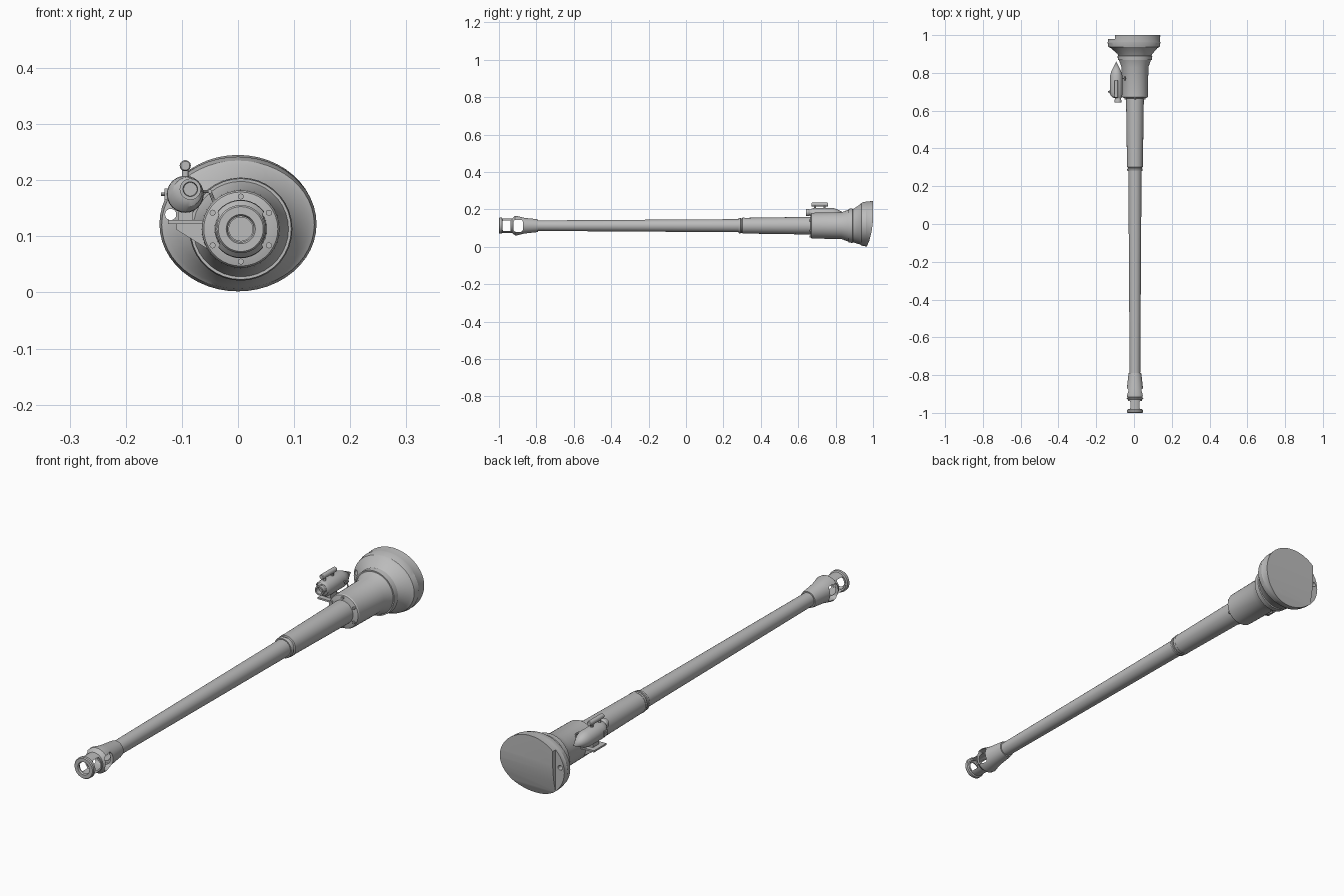
import bpy, bmesh, math
from mathutils import Vector, Matrix

if "Cube" in bpy.data.objects:
    bpy.data.objects.remove(bpy.data.objects["Cube"])

AX, AZ = 0.005, 0.113          # gun axis
grey = bpy.data.materials.new("steel_grey")
grey.diffuse_color = (0.5, 0.5, 0.5, 1)
grey.use_nodes = True
grey.node_tree.nodes["Principled BSDF"].inputs["Base Color"].default_value = grey.diffuse_color


def finish(name, bm, angle=30):
    bmesh.ops.recalc_face_normals(bm, faces=bm.faces)
    me = bpy.data.meshes.new(name)
    bm.to_mesh(me)
    bm.free()
    me.materials.append(grey)
    ob = bpy.data.objects.new(name, me)
    bpy.context.collection.objects.link(ob)
    smooth(ob, angle)
    return ob


def smooth(ob, angle=30):
    bpy.ops.object.select_all(action='DESELECT')
    ob.select_set(True)
    bpy.context.view_layer.objects.active = ob
    bpy.ops.object.shade_smooth_by_angle(angle=math.radians(angle))


def loft(name, rings, n=36):
    """Rings (y, rx, rz, cx, cz) skinned along y; zero radius makes a point."""
    bm = bmesh.new()
    loops = []
    for y, rx, rz, cx, cz in rings:
        if rx == 0:
            loops.append([bm.verts.new((cx, y, cz))] * n)
        else:
            loops.append([bm.verts.new((cx + rx * math.cos(2 * math.pi * i / n), y,
                                        cz + rz * math.sin(2 * math.pi * i / n))) for i in range(n)])
    for a, b in zip(loops, loops[1:]):
        for i in range(n):
            j = (i + 1) % n
            bm.faces.new(list(dict.fromkeys((a[i], a[j], b[j], b[i]))))
    for end in (loops[0], loops[-1]):
        if end[0] is not end[1]:
            bm.faces.new(end)
    return finish(name, bm)


def lathe(name, prof, cx=AX, cz=AZ, n=36):
    return loft(name, [(y, r, r, cx, cz) for y, r in prof], n)


def box(name, lo, hi, bevel=0):
    bm = bmesh.new()
    lo, hi = Vector(lo), Vector(hi)
    bmesh.ops.create_cube(bm, size=1, matrix=Matrix.Translation((lo + hi) / 2)
                          @ Matrix.Diagonal((*(hi - lo), 1)))
    if bevel:               # round only the edges running along x
        edges = [e for e in bm.edges if abs(e.verts[0].co.x - e.verts[1].co.x) > 1e-5]
        bmesh.ops.bevel(bm, geom=edges, offset=bevel, segments=3, profile=0.5, affect='EDGES')
    return finish(name, bm)


def prism(name, pts, axis, lo, hi):
    """Polygon extruded along x (points y,z) or along y (points x,z)."""
    bm = bmesh.new()
    place = (lambda p, t: (t, p[0], p[1])) if axis == 'x' else (lambda p, t: (p[0], t, p[1]))
    a = [bm.verts.new(place(p, lo)) for p in pts]
    b = [bm.verts.new(place(p, hi)) for p in pts]
    bm.faces.new(a)
    bm.faces.new(b)
    for i in range(len(pts)):
        j = (i + 1) % len(pts)
        bm.faces.new((a[i], a[j], b[j], b[i]))
    return finish(name, bm)


def rod(name, p, q, r, n=12):
    p, q = Vector(p), Vector(q)
    bm = bmesh.new()
    rot = (q - p).to_track_quat('Z', 'Y').to_matrix().to_4x4()
    bmesh.ops.create_cone(bm, cap_ends=True, segments=n, radius1=r, radius2=r,
                          depth=(q - p).length, matrix=Matrix.Translation((p + q) / 2) @ rot)
    return finish(name, bm)


def cut(ob, cutters):
    for c in cutters:
        m = ob.modifiers.new("cut", 'BOOLEAN')
        m.operation, m.solver, m.object = 'DIFFERENCE', 'EXACT', c
    dg = bpy.context.evaluated_depsgraph_get()
    me = bpy.data.meshes.new_from_object(ob.evaluated_get(dg))
    ob.modifiers.clear()
    ob.data = me
    for c in cutters:
        bpy.data.objects.remove(c)
    smooth(ob)


# Muzzle brake: hollow chamber with two windows through the sides
brake = lathe("muzzle_brake", [
    (-0.80, 0), (-0.80, 0.021), (-0.86, 0.021), (-0.86, 0.031), (-0.925, 0.033), (-0.985, 0.031),
    (-0.993, 0.023), (-1.0, 0.026), (-1.0, 0.040), (-0.996, 0.043), (-0.985, 0.043), (-0.982, 0.038),
    (-0.93, 0.038), (-0.915, 0.051), (-0.905, 0.052), (-0.865, 0.042), (-0.80, 0.035),
    (-0.79, 0.033), (-0.79, 0)])
cut(brake, [box("front_window", (-0.2, -0.98, AZ - 0.029), (0.2, -0.937, AZ + 0.029), 0.006),
            box("rear_window", (-0.2, -0.922, AZ - 0.033), (0.2, -0.872, AZ + 0.031), 0.012)])

# Barrel, collar and sleeve
lathe("barrel", [(-0.80, 0), (-0.80, 0.028), (0.29, 0.035), (0.29, 0)])
lathe("barrel_collar", [(0.28, 0), (0.28, 0.039), (0.284, 0.041), (0.292, 0.041), (0.294, 0.038),
                        (0.300, 0.038), (0.302, 0.043), (0.312, 0.043), (0.314, 0)])
lathe("barrel_sleeve", [(0.31, 0), (0.31, 0.042), (0.66, 0.047), (0.68, 0.047), (0.68, 0)])

# Jacket flaring into the mantlet collar
lathe("jacket", [(0.665, 0), (0.665, 0.048), (0.67, 0.066), (0.675, 0.069), (0.83, 0.071),
                 (0.868, 0.085), (0.868, 0.090), (0.89, 0.092), (0.893, 0.087), (0.91, 0.087), (0.91, 0)])
for i in range(6):
    a = math.radians(30 + 60 * i)
    x, z = AX + 0.058 * math.cos(a), AZ + 0.058 * math.sin(a)
    rod("flange_bolt", (x, 0.66, z), (x, 0.68, z), 0.0055, 8)

# Mantlet with curved back, stepped left edge and a sight hole
mantlet = loft("mantlet", [
    (0.89, 0.087, 0.087, AX, AZ), (0.90, 0.092, 0.092, AX, 0.114), (0.932, 0.124, 0.108, 0, 0.12),
    (0.938, 0.136, 0.114, 0, 0.121), (0.962, 0.140, 0.120, 0, 0.122), (0.966, 0.138, 0.120, 0, 0.122),
    (1.02, 0.140, 0.124, 0, 0.123)], 48)
back = [(1.0, 0.3), (1.0, 0.15), (0.998, 0.12), (0.992, 0.08), (0.981, 0.035), (0.964, -0.005),
        (0.95, -0.03), (1.1, -0.03), (1.1, 0.3)]
cut(mantlet, [prism("back_cutter", back, 'x', -0.3, 0.3),
              box("edge_cutter", (-0.3, 0.98, -0.1), (-0.10, 1.2, 0.4)),
              rod("hole_cutter", (-0.12, 0.85, 0.139), (-0.12, 1.1, 0.139), 0.010, 16)])

# Side lamp: pointed body with front nozzle
LX, LZ = -0.094, 0.175
lamp = [(0.667, 0.018, 0.008), (0.672, 0.026, 0.004), (0.685, 0.032, 0), (0.70, 0.033, 0),
        (0.785, 0.033, 0), (0.805, 0.027, 0), (0.86, 0, 0)]
loft("lamp_body", [(y, r, r, LX + d, LZ + d) for y, r, d in lamp], 24)
lathe("lamp_nozzle", [(0.66, 0), (0.66, 0.012), (0.642, 0.013), (0.642, 0.019), (0.655, 0.019),
                      (0.66, 0.016), (0.685, 0.016), (0.685, 0)], LX + 0.009, LZ + 0.009, 20)

# Carry handle and side pins on the lamp
lathe("lamp_handle", [(0.67, 0), (0.67, 0.008), (0.673, 0.010), (0.757, 0.010), (0.76, 0.008), (0.76, 0)],
      LX, 0.226, 14)
for y in (0.69, 0.74):
    rod("handle_post", (LX, y, 0.20), (LX, y, 0.225), 0.006)
rod("lamp_pin", (-0.137, 0.70, LZ), (-0.12, 0.70, LZ), 0.003, 8)
box("lamp_lug", (-0.131, 0.69, LZ - 0.01), (-0.125, 0.71, LZ + 0.01))
rod("lamp_cable", (-0.07, 0.77, 0.18), (-0.05, 0.77, 0.18), 0.003, 8)
rod("cable_clip", (-0.05, 0.76, 0.18), (-0.05, 0.78, 0.18), 0.004, 8)
rod("cable_stem", (-0.05, 0.77, 0.18), (-0.04, 0.77, 0.155), 0.003, 8)

# Bracket carrying the lamp
box("bracket_shelf", (-0.125, 0.69, 0.122), (-0.05, 0.77, 0.129))
prism("bracket_gusset", [(-0.11, 0.123), (-0.11, 0.112), (-0.055, 0.078), (-0.04, 0.078), (-0.04, 0.123)],
      'y', 0.725, 0.735)
box("bracket_post", (-0.106, 0.71, 0.125), (-0.080, 0.75, 0.155))
